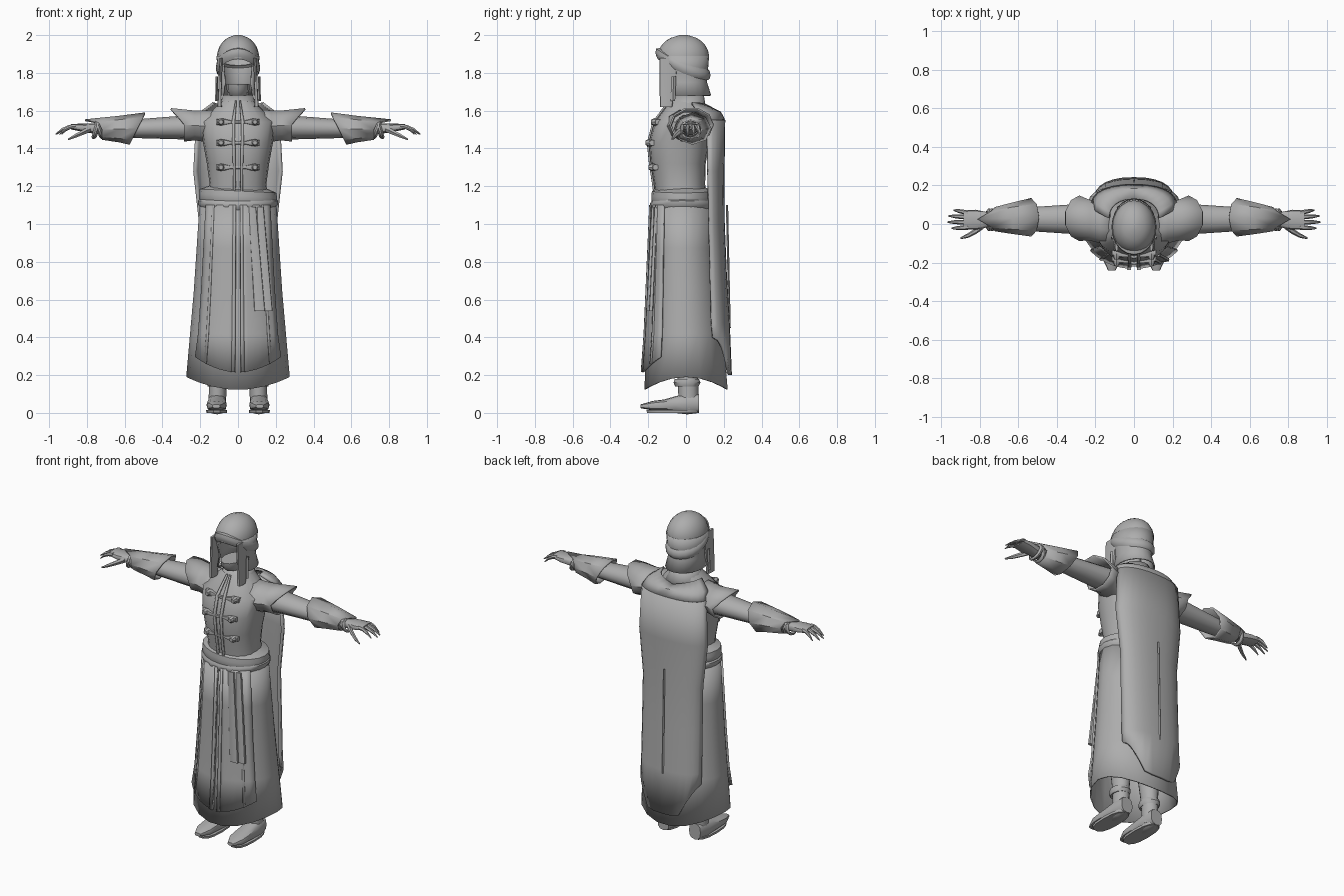
import bpy, bmesh
from math import cos, sin, pi, radians, sqrt, copysign
from mathutils import Vector

if "Cube" in bpy.data.objects:
    bpy.data.objects.remove(bpy.data.objects["Cube"])

grey_cloth = bpy.data.materials.new("plain grey")
grey_cloth.use_nodes = True
grey = (.42, .42, .42, 1)
grey_cloth.diffuse_color = grey
grey_cloth.node_tree.nodes["Principled BSDF"].inputs["Base Color"].default_value = grey


def finish(name, bm, mirror, thickness, sharp_angle):
    """Turn the mesh into a shaded object, with optional thickness and mirroring."""
    bmesh.ops.recalc_face_normals(bm, faces=bm.faces)
    mesh = bpy.data.meshes.new(name)
    bm.to_mesh(mesh)
    bm.free()
    part = bpy.data.objects.new(name, mesh)
    bpy.context.collection.objects.link(part)
    mesh.materials.append(grey_cloth)
    if thickness:
        shell = part.modifiers.new("thickness", "SOLIDIFY")
        shell.thickness, shell.offset = thickness, 0
    if mirror:
        part.modifiers.new("mirror", "MIRROR")
    bpy.ops.object.select_all(action="DESELECT")
    part.select_set(True)
    bpy.context.view_layer.objects.active = part
    bpy.ops.object.shade_smooth_by_angle(angle=radians(sharp_angle))


def tube(name, start, end, widths, depths=None, flat=1, axis="z", sides=12, arc=None, power=2,
         bow=(0, 0, 0), grow=0, warp=None, cap=False, mirror=False, thickness=0, sharp_angle=40):
    """Skin evenly spaced elliptical rings from start to end; arc keeps part of the turn."""
    bm = bmesh.new()
    start, end, bow = Vector(start), Vector(end), Vector(bow)
    across, along = {"x": (1, 2), "y": (0, 2), "z": (0, 1)}[axis]
    depths = depths or [width * flat for width in widths]
    first, last = arc or (0, 360)
    count = sides + 1 if arc else sides
    rings = []
    for step, (width, depth) in enumerate(zip(widths, depths)):
        t = step / (len(widths) - 1)
        centre = start.lerp(end, t) + bow * sin(pi * t)
        ring = []
        for side in range(count):
            turn = radians(first + (last - first) * side / sides)
            u, v = [copysign(abs(f) ** (2 / power), f) for f in (cos(turn), sin(turn))]
            point = centre.copy()
            point[across] += (width + grow) * u
            point[along] += (depth + grow) * v
            ring.append(bm.verts.new(warp(*point) if warp else point))
        rings.append(ring)
    for low, high in zip(rings, rings[1:]):
        for side in range(sides):
            after = (side + 1) % count
            bm.faces.new((low[side], low[after], high[after], high[side]))
    if cap:
        bm.faces.new(rings[0])
        bm.faces.new(rings[-1])
    finish(name, bm, mirror, thickness, sharp_angle)


# Skirt with a hem that drops at front and back, and stepped front panels
skirt = dict(start=(0, 0, .19), end=(0, -.02, 1.1), widths=(.27, .25, .23, .215, .2),
             depths=(.22, .2, .185, .17, .155))


def skirt_hem(x, y, z):
    return x, y, z - 1.4 * y * y if z < .2 else z


def panel_hem(x, y, z):
    return x, y, .215 + 1.6 * x * x if z < .2 else z


tube("skirt", **skirt, sides=18, warp=skirt_hem, thickness=.008)
for name, arc, sides, grow in (("front_panel", (-87, -36), 6, .008),
                               ("panel_border", (-87, -83), 1, .015),
                               ("side_border", (-54, -51), 1, .013)):
    tube(name, **skirt, sides=sides, arc=arc, grow=grow, warp=panel_hem, thickness=.01, mirror=True)

# Torso, coat placket, collar and neck
torso = dict(start=(0, -.02, 1.1), end=(0, 0, 1.65), widths=(.165, .15, .165, .185, .2, .085),
             depths=(.135, .135, .145, .16, .145, .085), bow=(0, -.03, 0), power=2.3)
tube("torso", **torso, sides=20)
tube("placket", **torso, sides=1, arc=(-87, -83), grow=.006, thickness=.01, mirror=True)
tube("collar", (0, 0, 1.59), (0, .015, 1.68), (.12, .09, .075), sides=16, thickness=.01)
tube("neck", (0, .01, 1.6), (0, -.01, 1.7), (.06, .058, .058), cap=True)
tube("chin", (0, -.04, 1.68), (0, -.05, 1.74), (.045, .06, .06), flat=1.5, cap=True)

# Clasps across the chest
for z, y in ((1.54, -.172), (1.43, -.203), (1.3, -.186)):
    tube("clasp_bar", (0, y, z), (.115, y + .025, z), (.008, .008, .018, .015), axis="x",
         sides=8, power=3, cap=True, mirror=True)
    tube("clasp_button", (.09, y + .02, z), (.09, y - .012, z), (.02, .02, .012), axis="y",
         sides=8, cap=True, mirror=True)


# Sash around the waist, with two hanging tails
def sag(x, y, z):
    return x, y, z + .3 * x * x


def lean(x, y, z):
    return x, y, z - .05 * x


tube("lower_sash", (0, -.02, 1.07), (0, -.02, 1.13), (.195, .212, .212, .195), flat=.8,
     sides=20, warp=sag)
tube("upper_sash", (0, -.02, 1.1), (0, -.02, 1.2), (.195, .207, .207, .203, .14), flat=.79,
     sides=20, warp=lean)
for name, x, y in (("inner_tail", .115, -.2), ("outer_tail", .155, -.185)):
    tube(name, (x, y, .54), (x - .04, y + .025, 1.09), (.028, .024, .02), flat=.4,
         power=4, cap=True)


# Cape with a pointed hem, and a yoke dipping at the neck
def cape_hem(x, y, z):
    return x, y, z + 2 * max(0, abs(x) - .1) if z < .3 else z


def neckline(x, y, z):
    return x, y, z + .3 * abs(x) - .03 if z > 1.6 else z


tube("cape", (0, .13, .2), (0, .1, 1.55), (.2, .2, .2, .2, .23, .215),
     depths=(.105, .1, .09, .085, .09, .1), arc=(4, 176), power=2.3, warp=cape_hem, thickness=.016)
tube("cape_yoke", (0, .1, 1.55), (0, .03, 1.63), (.215, .195, .13), depths=(.1, .115, .1),
     arc=(0, 180), power=2.3, warp=neckline, thickness=.014)
tube("cape_seam", (0, .231, .45), (0, .217, 1.1), (.006, .006), sides=4, cap=True)


# Hood: domed crown, open-faced lower part, tilted band and hanging flaps
def band_tilt(x, y, z):
    return x, y, z - .42 * y - 1.6 * x * x


dome = [.112 * sqrt(1 - (step / 8.1) ** 2) for step in range(9)]
tube("hood_crown", (0, -.016, 1.88), (0, -.012, 2), dome, flat=1.23, sides=20, cap=True, sharp_angle=70)
tube("hood_back", (0, 0, 1.68), (0, -.016, 1.89), (.108, .094, .103, .112), flat=1.2, sides=16,
     arc=(-44, 224), thickness=.008, sharp_angle=60)
tube("hood_band", (0, -.016, 1.81), (0, -.016, 1.88), (.107, .116, .117, .114, .09), flat=1.24,
     sides=20, warp=band_tilt)
tube("hood_flap", (.098, -.105, 1.62), (.09, -.09, 1.88), (.012, .009, .009, .008),
     depths=(.032, .04, .045, .05), power=4, cap=True, mirror=True)
tube("hood_strap", (.114, -.07, 1.65), (.112, -.065, 1.78), (.007, .007), flat=1.8, sides=4,
     cap=True, mirror=True)


# Arms, flared shoulder caps, gauntlets and wrist wraps
def shoulder_flare(x, y, z):
    return x + .9 * max(0, z - 1.53) if x > .26 else x, y, z


def cuff_points(x, y, z):
    if x < .56:
        x -= .5 * (z - 1.5)
    elif x > .71 and z > 1.5:
        x += max(0, .09 - 1.8 * abs(y - .025))
    return x, y, z


sleeve = dict(axis="x", mirror=True)
tube("arm", (.12, .025, 1.515), (.72, .025, 1.5), (.09, .08, .07, .06, .04), flat=.8, **sleeve)
tube("shoulder_cap", (.12, 0, 1.515), (.285, .03, 1.525), (.115, .105, .1, .113), flat=.78,
     sides=10, warp=shoulder_flare, thickness=.01, **sleeve)
tube("gauntlet", (.535, .035, 1.505), (.72, .025, 1.5), (.095, .077, .058), flat=.85, sides=8,
     warp=cuff_points, thickness=.01, **sleeve)
for x, tilt in ((.735, .35), (.75, -.3)):
    tube("wrist_wrap", (x - .014, .022, 1.5), (x + .014, .022, 1.5), (.045, .058, .058, .045),
         flat=.87, warp=lambda a, b, c: (a + tilt * (c - 1.5), b, c), **sleeve)

# Hands
tube("palm", (.7, .022, 1.5), (.885, .022, 1.515), (.035, .04, .052, .048),
     depths=(.03, .027, .022, .014), power=2.6, cap=True, **sleeve)
for name, base, spread, reach in (("index", -.018, -.022, .945), ("middle", .009, .01, .967),
                                  ("ring", .035, .042, .962), ("little", .058, .072, .935)):
    tube(name + "_finger", (.86, base, 1.518), (reach, spread, 1.475), (.012, .012, .01, .004),
         bow=(0, 0, .012), sides=6, cap=True, **sleeve)
tube("thumb", (.78, -.005, 1.505), (.9, -.074, 1.448), (.02, .016, .012, .005),
     bow=(0, -.01, 0), sides=6, cap=True, **sleeve)

# Boots
boot = dict(cap=True, mirror=True)
tube("boot_shaft", (.11, .015, .02), (.1, 0, .5), (.046, .047, .06, .065), flat=1.15, **boot)
tube("boot_cuff", (.11, .005, .14), (.11, .005, .18), (.05, .058, .052), flat=1.23, **boot)
tube("boot_foot", (.11, .07, .05), (.115, -.24, .035), (.04, .05, .05, .054, .05, .02),
     depths=(.05, .055, .045, .03, .025, .01), axis="y", power=2.6, **boot)
tube("boot_sole", (.113, -.07, 0), (.113, -.07, .014), (.054, .056), flat=2.55, sides=14,
     power=2.6, **boot)
